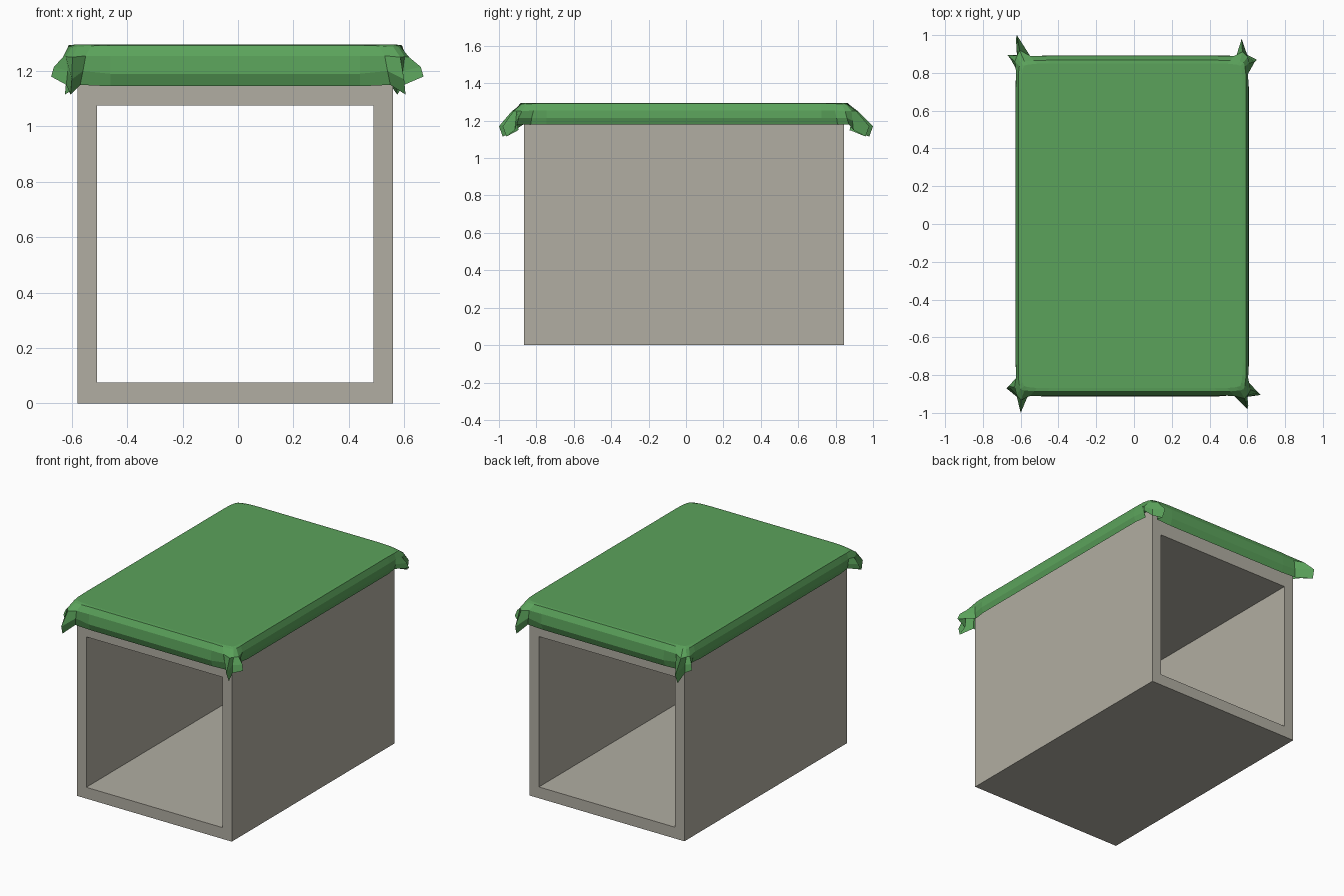
import bpy, bmesh

if "Cube" in bpy.data.objects:
    bpy.data.objects.remove(bpy.data.objects["Cube"])


def material(name, rgb):
    m = bpy.data.materials.new(name)
    m.diffuse_color = (*rgb, 1)
    m.use_nodes = True
    m.node_tree.nodes["Principled BSDF"].inputs["Base Color"].default_value = m.diffuse_color
    return m


def add_object(name, bm, mat):
    bmesh.ops.recalc_face_normals(bm, faces=bm.faces)
    me = bpy.data.meshes.new(name)
    bm.to_mesh(me)
    bm.free()
    me.materials.append(mat)
    ob = bpy.data.objects.new(name, me)
    bpy.context.collection.objects.link(ob)
    return ob


stone = material("warm grey", (0.44, 0.42, 0.36))
green = material("cloth green", (0.105, 0.365, 0.105))

X0, X1, Y0, Y1 = -0.58, 0.56, -0.865, 0.845

# Box open at front and back: rings outer-front, inner-front, inner-back, outer-back
bm = bmesh.new()
outer = (X0, X1, 0.0, 1.24)
inner = (-0.51, 0.49, 0.075, 1.075)
rings = []
for (a, b, lo, hi), y in ((outer, Y0), (inner, Y0), (inner, Y1), (outer, Y1)):
    rings.append([bm.verts.new((x, y, z)) for x, z in ((a, lo), (b, lo), (b, hi), (a, hi))])
for i in range(4):
    r, s = rings[i], rings[(i + 1) % 4]
    for k in range(4):
        n = (k + 1) % 4
        bm.faces.new((r[k], r[n], s[n], s[k]))
add_object("open_box", bm, stone)

# Draped cloth: corner cross-sections (outward x, outward y, z), running from
# the long side round two fold lobes to the short side, at four heights
levels = [
    [(.032, -.12, 1.293), (.032, -.05, 1.291), (.027, -.01, 1.288), (.02, .01, 1.286),
     (0, .016, 1.288), (-.05, .021, 1.291), (-.12, .022, 1.293)],
    [(.046, -.12, 1.255), (.044, -.05, 1.255), (.052, 0, 1.25), (.042, .04, 1.252),
     (.02, .065, 1.25), (-.03, .045, 1.255), (-.12, .043, 1.255)],
    [(.048, -.12, 1.215), (.035, -.04, 1.215), (.085, 0, 1.215), (.035, .045, 1.2),
     (.025, .13, 1.17), (-.02, .04, 1.2), (-.12, .048, 1.19)],
    [(.036, -.12, 1.18), (.025, -.035, 1.18), (.095, .01, 1.18), (.04, .05, 1.15),
     (.03, .11, 1.115), (-.01, .03, 1.15), (-.12, .03, 1.145)],
]
# Corner signs, then the shift of the side lobe and of the end lobe
corners = [
    (1, -1, (.015, .03), (.015, -.015)),
    (1, 1, (-.005, .015), (-.015, .005)),
    (-1, 1, (-.005, .04), (.015, .025)),
    (-1, -1, (0, -.005), (-.005, .005)),
]
weights = (0, 0.4, 1, 1)
bm = bmesh.new()
rings = []
for level, w in zip(levels, weights):
    ring = []
    for sx, sy, side, end in corners:
        pts = []
        for i, (u, v, z) in enumerate(level):
            if i in (2, 4):
                s = side if i == 2 else end
                u, v = u + s[0] * w, v + s[1] * w
            pts.append(((X1 if sx > 0 else -X0) * sx + u * sx,
                        (Y1 if sy > 0 else -Y0) * sy + v * sy, z))
        if sx * sy < 0:
            pts.reverse()   # keep every ring anticlockwise
        ring += [bm.verts.new(p) for p in pts]
    rings.append(ring)
for r, s in zip(rings, rings[1:]):
    for k in range(len(r)):
        n = (k + 1) % len(r)
        bm.faces.new((r[k], s[k], s[n], r[n]))
# Flat top with a slightly raised inner border
top = [bm.verts.new((v.co.x * 0.97, v.co.y * 0.98, 1.295)) for v in rings[0]]
for k in range(len(top)):
    n = (k + 1) % len(top)
    bm.faces.new((top[k], rings[0][k], rings[0][n], top[n]))
bm.faces.new(top)
add_object("draped_cloth", bm, green)
